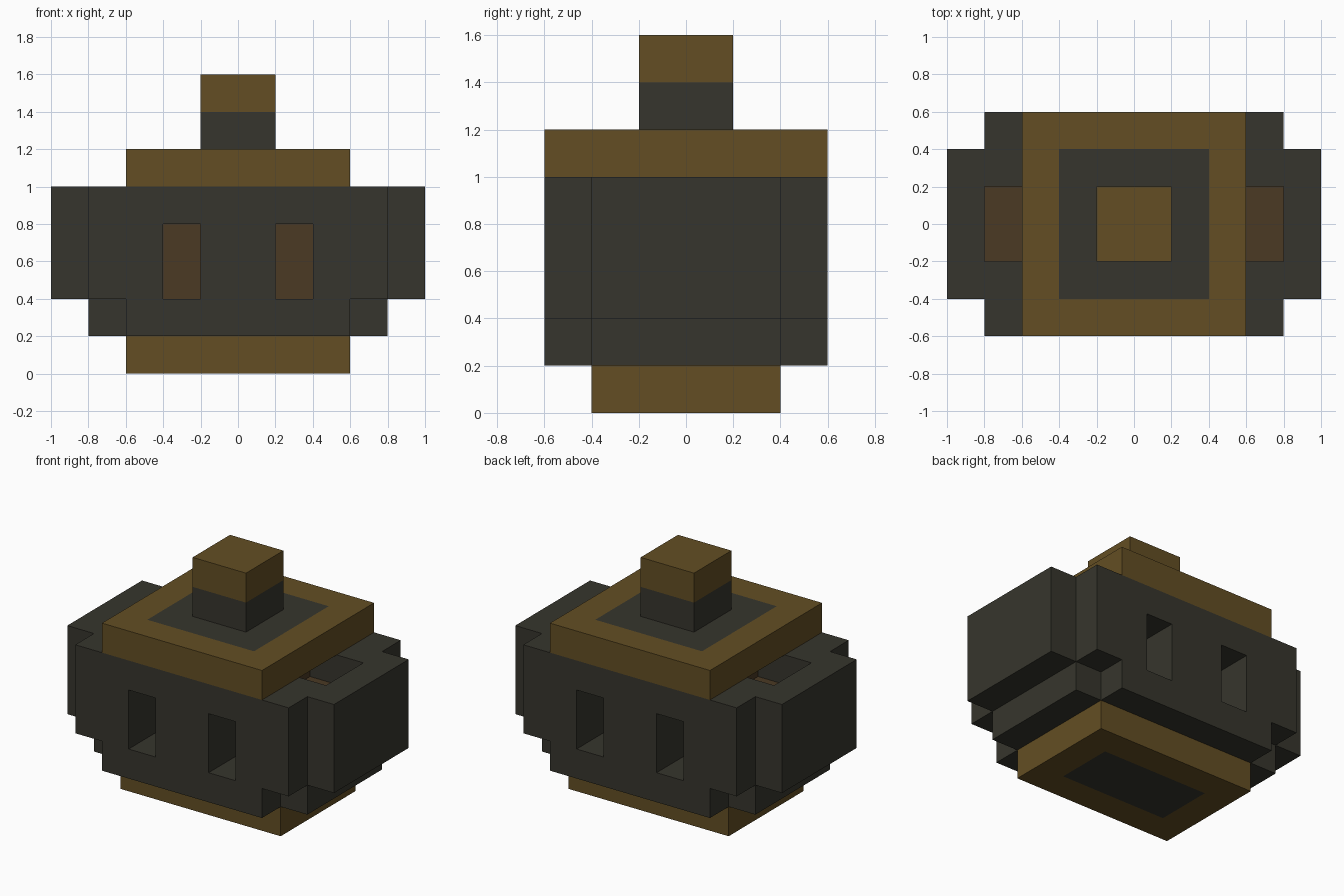
import bpy, bmesh
from mathutils import Vector

if "Cube" in bpy.data.objects:
    bpy.data.objects.remove(bpy.data.objects["Cube"])

S = 0.2  # size of one block


def material(name, rgb):
    m = bpy.data.materials.new(name)
    m.diffuse_color = (*rgb, 1)
    m.use_nodes = True
    m.node_tree.nodes["Principled BSDF"].inputs["Base Color"].default_value = m.diffuse_color
    return m


MATS = {
    "dark": material("dark iron", (0.037, 0.036, 0.026)),
    "gold": material("old gold", (0.125, 0.076, 0.017)),
    "brown": material("dark brown", (0.069, 0.041, 0.017)),
}
cells = {}  # block position -> (part, colour)


def fill(part, colour, x0, x1, y0, y1, z0, z1):
    """Fill a range of blocks; part None carves them away."""
    for x in range(x0, x1):
        for y in range(y0, y1):
            for z in range(z0, z1):
                if part:
                    cells[x, y, z] = (part, colour)
                else:
                    cells.pop((x, y, z), None)


def centred(part, colour, hx, hy, z0, z1):
    fill(part, colour, -hx, hx, -hy, hy, z0, z1)


# Foot with a dark panel underneath
centred("foot", "gold", 3, 2, 0, 1)
centred("foot", "dark", 2, 1, 0, 1)

# Stepped body
centred("body", "dark", 3, 3, 1, 2)
centred("body", "dark", 4, 2, 1, 2)
centred("body", "dark", 4, 3, 2, 5)
centred("body", "dark", 5, 2, 2, 5)

# Core, with arms running out under the top openings
centred("core", "brown", 2, 1, 2, 5)
centred("core", "brown", 4, 1, 3, 4)

# Openings: top slots on each side, windows front and back
for x0, x1 in ((2, 4), (-4, -2)):
    fill(None, None, x0, x1, -1, 1, 4, 5)
for x0 in (-2, 1):
    for y0, y1 in ((-3, -1), (1, 3)):
        fill(None, None, x0, x0 + 1, y0, y1, 2, 4)

# Lid with a dark inlay, and the knob above it
centred("lid", "gold", 3, 3, 5, 6)
centred("lid", "dark", 2, 2, 5, 6)
centred("knob", "dark", 1, 1, 6, 7)
centred("knob", "gold", 1, 1, 7, 8)


def build(part):
    """Make one object from the exposed block sides of a part."""
    colours = sorted({c for p, c in cells.values() if p == part})
    mesh = bpy.data.meshes.new(part)
    for c in colours:
        mesh.materials.append(MATS[c])
    bm = bmesh.new()
    for pos, (owner, colour) in cells.items():
        if owner != part:
            continue
        centre = Vector(pos) + Vector((0.5, 0.5, 0.5))
        for axis in range(3):
            for sign in (-1, 1):
                n = Vector((0, 0, 0))
                n[axis] = sign
                if tuple(int(a + b) for a, b in zip(pos, n)) in cells:
                    continue
                u = Vector((0, 0, 0))
                u[(axis + 1) % 3] = 0.5
                v = n.cross(u)
                mid = centre + n * 0.5
                corners = (mid - u - v, mid + u - v, mid + u + v, mid - u + v)
                face = bm.faces.new([bm.verts.new(p * S) for p in corners])
                face.material_index = colours.index(colour)
    # Merge the sides into large flat faces, keeping colour borders
    bmesh.ops.remove_doubles(bm, verts=bm.verts[:], dist=0.001)
    bmesh.ops.dissolve_limit(bm, angle_limit=0.02, verts=bm.verts[:],
                             edges=bm.edges[:], delimit={'MATERIAL'})
    bm.to_mesh(mesh)
    bm.free()
    bpy.context.collection.objects.link(bpy.data.objects.new(part, mesh))


for name in ("foot", "body", "core", "lid", "knob"):
    build(name)
